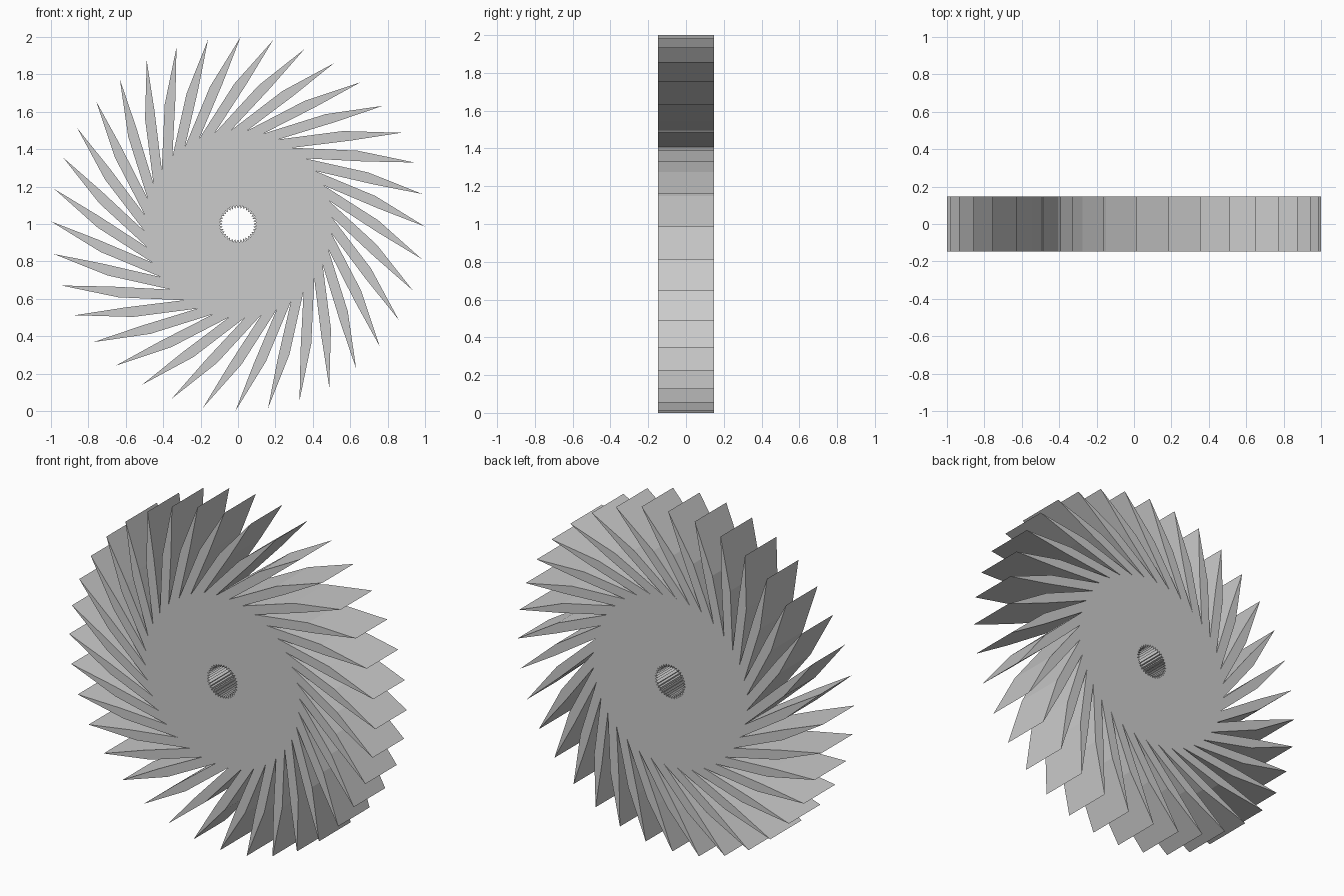
import bpy
import bmesh
from math import sin, cos, radians

if "Cube" in bpy.data.objects:
    bpy.data.objects.remove(bpy.data.objects["Cube"])

TEETH = 36
STEP = 360 / TEETH
HALF_DEPTH = 0.147

steel = bpy.data.materials.new("plain grey")
steel.diffuse_color = (0.6, 0.6, 0.6, 1)
steel.use_nodes = True
steel.node_tree.nodes["Principled BSDF"].inputs["Base Color"].default_value = steel.diffuse_color

bm = bmesh.new()


def ring(radius, offset):
    """One vertex per tooth, angles clockwise from the top."""
    verts = []
    for k in range(TEETH):
        a = radians(offset + k * STEP)
        verts.append(bm.verts.new((radius * sin(a), -HALF_DEPTH, 1 + radius * cos(a))))
    return verts


# Rings of the swept-blade profile, from bore to tips
bore_out = ring(0.10, -34.6)
bore_in = ring(0.083, -29.6)
root = ring(0.50, -34.6)
lead = ring(0.75, -11.5)
trail = ring(0.75, -6.5)
tip = ring(1.0, 0.8)

for k in range(TEETH):
    n = (k + 1) % TEETH
    # hub sector with a serrated bore
    bm.faces.new((root[k], root[n], bore_out[n], bore_in[k], bore_out[k]))
    # swept blade, split at its bend
    bm.faces.new((root[k], lead[k], trail[k], root[n]))
    bm.faces.new((lead[k], tip[k], trail[k]))

# Give the flat profile its thickness
solid = bmesh.ops.extrude_face_region(bm, geom=bm.faces[:], use_keep_orig=True)
back = [g for g in solid["geom"] if isinstance(g, bmesh.types.BMVert)]
bmesh.ops.translate(bm, verts=back, vec=(0, 2 * HALF_DEPTH, 0))
bmesh.ops.recalc_face_normals(bm, faces=bm.faces[:])

mesh = bpy.data.meshes.new("bladed_wheel")
bm.to_mesh(mesh)
bm.free()
mesh.materials.append(steel)
wheel = bpy.data.objects.new("bladed_wheel", mesh)
bpy.context.collection.objects.link(wheel)
